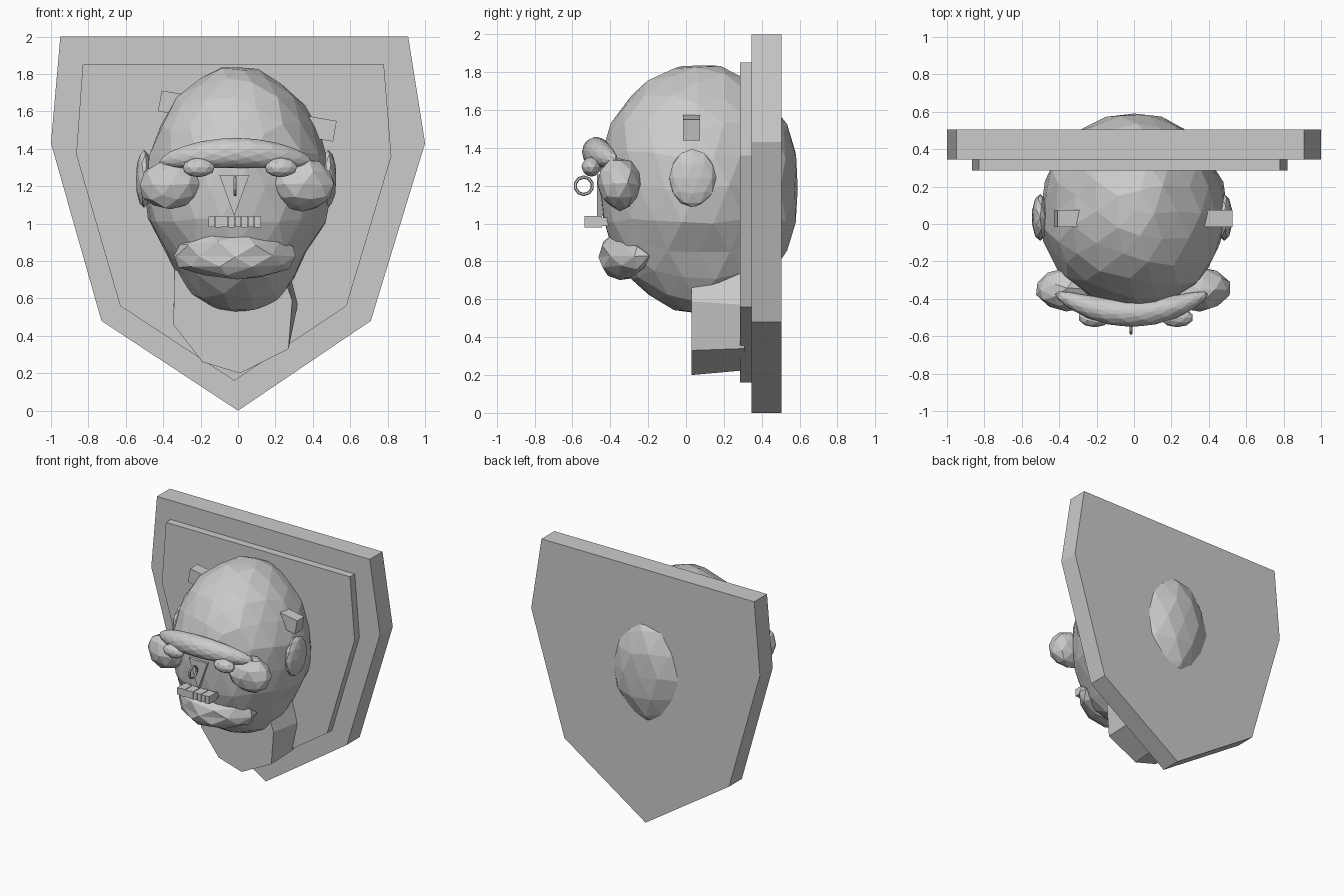
import bpy, bmesh, math, random
from mathutils import Vector

if "Cube" in bpy.data.objects:
    bpy.data.objects.remove(bpy.data.objects["Cube"])

random.seed(4)

grey = bpy.data.materials.new("stone grey")
grey.diffuse_color = (0.6, 0.6, 0.6, 1)
grey.use_nodes = True
grey.node_tree.nodes["Principled BSDF"].inputs["Base Color"].default_value = grey.diffuse_color


def finish(name, bm):
    bmesh.ops.recalc_face_normals(bm, faces=bm.faces)
    me = bpy.data.meshes.new(name)
    bm.to_mesh(me)
    bm.free()
    me.materials.append(grey)
    ob = bpy.data.objects.new(name, me)
    bpy.context.collection.objects.link(ob)
    return ob


def prism(name, front, y0, y1, back=None):
    """Outline in x/z joined from y0 to y1; the back outline may differ."""
    bm = bmesh.new()
    a = [bm.verts.new((x, y0, z)) for x, z in front]
    b = [bm.verts.new((x, y1, z)) for x, z in (back or front)]
    n = len(a)
    bm.faces.new(a)
    bm.faces.new(b[::-1])
    for i in range(n):
        j = (i + 1) % n
        bm.faces.new((a[i], b[i], b[j], a[j]))
    return finish(name, bm)


def blob(name, centre, radii, detail=2, bend=0, droop=0, jitter=0.0, top=9):
    """Faceted ellipsoid, optionally curved back and down towards its ends."""
    bm = bmesh.new()
    bmesh.ops.create_icosphere(bm, subdivisions=detail, radius=1)
    for v in bm.verts:
        x, y, z = (v.co[i] * radii[i] for i in range(3))
        y += bend * x * x
        z += droop * x * x
        p = Vector((x, y, z)) + Vector(centre)
        p += Vector([random.uniform(-jitter, jitter) for _ in range(3)])
        p.z = min(p.z, top)
        v.co = p
    return finish(name, bm)


def box(name, centre, size, turn=0):
    bm = bmesh.new()
    bmesh.ops.create_cube(bm, size=1)
    for v in bm.verts:
        v.co = Vector([v.co[i] * size[i] for i in range(3)])
    ob = finish(name, bm)
    ob.location = centre
    ob.rotation_euler.y = turn
    return ob


# Wall shield in two layers
prism("shield_back", [(-0.95, 2), (0.91, 2), (1, 1.43), (0.71, 0.48), (0, 0),
                      (-0.73, 0.48), (-1, 1.43)], 0.345, 0.505)
prism("shield_panel", [(-0.83, 1.85), (0.78, 1.85), (0.82, 1.36), (0.58, 0.56),
                       (-0.02, 0.16), (-0.63, 0.56), (-0.865, 1.37)], 0.285, 0.35)

# Neck stump
prism("neck",
      [(-0.34, 0.75), (-0.345, 0.46), (-0.19, 0.26), (0.01, 0.20),
       (0.27, 0.33), (0.29, 0.59), (0.23, 0.75)], 0.03, 0.31,
      [(-0.34, 0.84), (-0.345, 0.47), (-0.19, 0.28), (0.01, 0.225),
       (0.27, 0.34), (0.32, 0.57), (0.25, 0.84)])

# Head, passing through the shield
head = blob("head", (-0.005, 0.065, 1.19), (0.495, 0.53, 0.66), 3,
            jitter=0.012, top=1.835)
for v in head.data.vertices:
    if v.co.z > 1.5:                       # narrower crown
        v.co.x *= 1 - 0.35 * (v.co.z - 1.5)
    elif 0.65 < v.co.z < 0.98:             # hollow below the cheeks
        v.co.x *= 0.9

# Bar through the skull
box("skull_bar", (0.05, 0.03, 1.575), (0.95, 0.09, 0.112), 0.172)

# Ears, cheeks and eyes
for side, s in (("left", -1), ("right", 1)):
    blob(side + "_ear", (s * 0.492 - 0.01, 0.035, 1.24), (0.045, 0.125, 0.155))
    blob(side + "_cheek", (s * 0.355 - 0.005, -0.35, 1.21), (0.165, 0.115, 0.14),
         jitter=0.008)
    blob(side + "_eye", (s * 0.22 + 0.01, -0.5, 1.3), (0.088, 0.052, 0.052))

# Curved brow and lips
blob("brow", (-0.012, -0.475, 1.378), (0.41, 0.075, 0.08), 3, bend=0.6, droop=-0.28)
blob("lips", (-0.012, -0.35, 0.83), (0.34, 0.115, 0.13), bend=1.1, jitter=0.01)

# Nose and nose ring
prism("nose", [(-0.10, 1.26), (0.06, 1.26), (-0.02, 1.04)], -0.47, -0.3)
bpy.ops.mesh.primitive_torus_add(major_segments=10, minor_segments=6,
                                 major_radius=0.046, minor_radius=0.009,
                                 location=(-0.015, -0.54, 1.2),
                                 rotation=(0, math.pi / 2, 0))
ring = bpy.context.object
ring.name = "nose_ring"
ring.data.materials.append(grey)

# Row of teeth
box("gum", (-0.018, -0.46, 1.01), (0.27, 0.11, 0.045))
for i in range(8):
    box("tooth_%d" % (i + 1), (-0.141 + i * 0.0352, -0.49, 1.01),
        (0.033, 0.09, 0.054 + 0.006 * (i % 2)))
